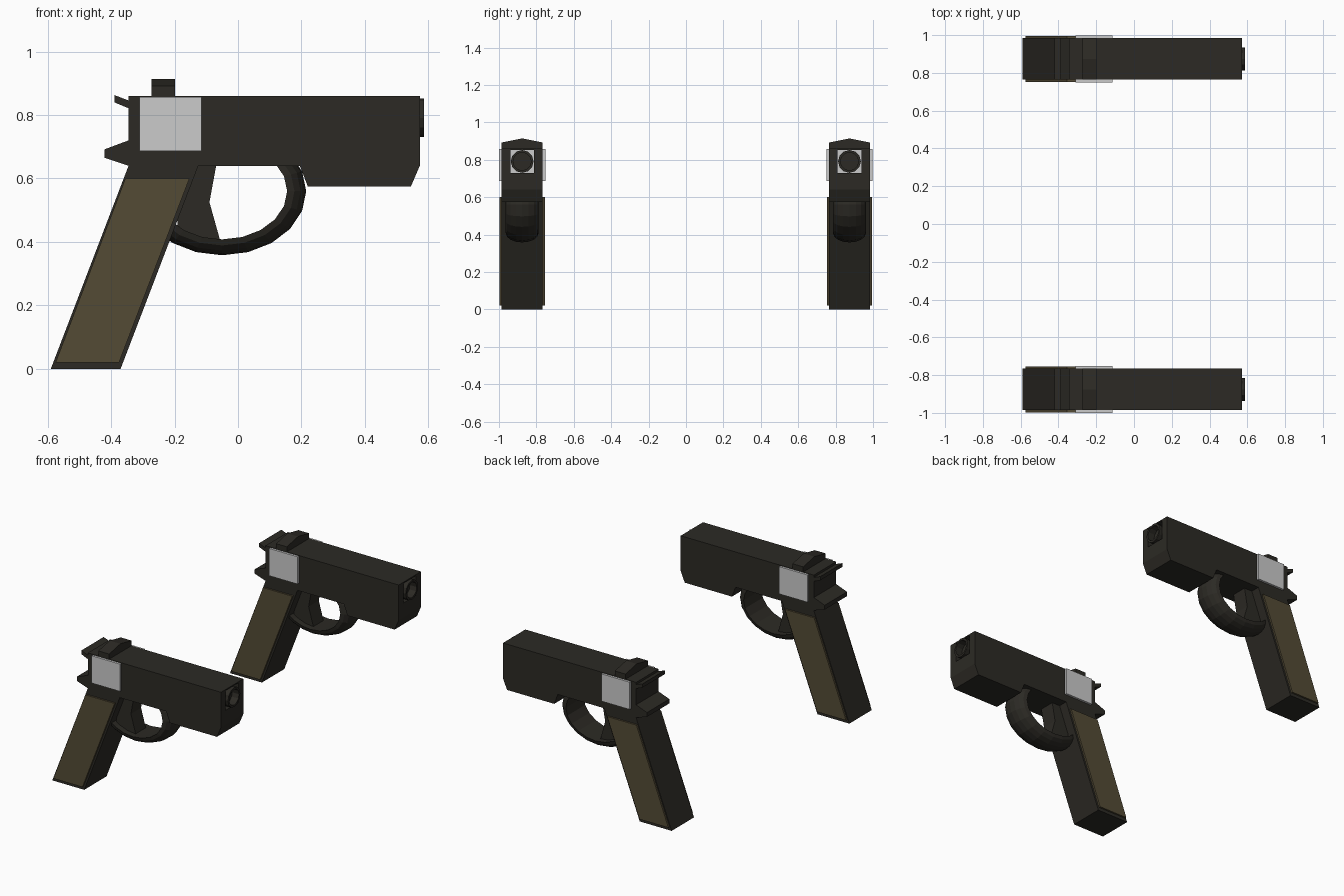
import bpy, bmesh
from math import sin, cos, pi, radians

if "Cube" in bpy.data.objects:
    bpy.data.objects.remove(bpy.data.objects["Cube"])


def material(name, rgb):
    m = bpy.data.materials.new(name)
    m.diffuse_color = (*rgb, 1)
    m.use_nodes = True
    m.node_tree.nodes["Principled BSDF"].inputs["Base Color"].default_value = m.diffuse_color
    return m


DARK = material("dark_metal", (0.025, 0.023, 0.018))
TAN = material("grip_tan", (0.088, 0.07, 0.036))


def finish(name, bm, mat):
    bmesh.ops.recalc_face_normals(bm, faces=bm.faces)
    me = bpy.data.meshes.new(name)
    bm.to_mesh(me)
    bm.free()
    ob = bpy.data.objects.new(name, me)
    bpy.context.collection.objects.link(ob)
    if mat:
        me.materials.append(mat)
    return ob


def prism(name, outline, y, half, mat=DARK):
    """Side outline in x, z, extruded across y."""
    bm = bmesh.new()
    face = bm.faces.new([bm.verts.new((x, y - half, z)) for x, z in outline])
    ext = bmesh.ops.extrude_face_region(bm, geom=[face])["geom"]
    bmesh.ops.translate(bm, vec=(0, 2 * half, 0),
                        verts=[v for v in ext if isinstance(v, bmesh.types.BMVert)])
    return finish(name, bm, mat)


def rect(x0, x1, z0, z1):
    return [(x0, z0), (x1, z0), (x1, z1), (x0, z1)]


def loft(name, rings, mat=DARK):
    """Skin closed rings of points and cap both ends."""
    bm = bmesh.new()
    loops = [[bm.verts.new(p) for p in r] for r in rings]
    n = len(loops[0])
    for a, b in zip(loops, loops[1:]):
        for i in range(n):
            j = (i + 1) % n
            bm.faces.new((a[i], a[j], b[j], b[i]))
    bm.faces.new(loops[0])
    bm.faces.new(loops[-1])
    return finish(name, bm, mat)


def circle(x, y, z, r, n=12):
    return [(x, y + r * cos(2 * pi * i / n), z + r * sin(2 * pi * i / n)) for i in range(n)]


def guard_ring(y, deg):
    """Half-round section of the trigger guard: flat inside, domed outside."""
    c, s = cos(radians(deg)), sin(radians(deg))
    pts = []
    for i in range(9):
        t = pi * i / 8
        k = sin(t)
        pts.append((-0.05 + (0.205 + 0.06 * k) * c, y + 0.088 * cos(t),
                    0.56 + (0.152 + 0.05 * k) * s))
    return pts


BODY = [(-0.345, 0.86), (0.573, 0.86), (0.573, 0.64), (0.545, 0.575), (0.22, 0.575),
        (0.195, 0.64), (-0.125, 0.64), (-0.37, 0), (-0.59, 0), (-0.345, 0.64),
        (-0.42, 0.665), (-0.42, 0.692), (-0.345, 0.72)]
PANEL = [(-0.575, 0.02), (-0.375, 0.02), (-0.153, 0.60), (-0.355, 0.60)]
HAMMER = [(-0.39, 0.863), (-0.39, 0.84), (-0.33, 0.815), (-0.33, 0.84)]
TRIGGER = [(-0.125, 0.645), (-0.068, 0.645), (-0.09, 0.525), (-0.055, 0.40),
           (-0.12, 0.41), (-0.19, 0.44), (-0.19, 0.475)]

for side, y in (("near", -0.876), ("far", 0.874)):
    # Slide, frame and grip core, with a square channel for the barrel
    body = prism(f"body_{side}", BODY, y, 0.11)
    cutter = prism(f"channel_cutter_{side}", rect(-0.15, 0.7, 0.73, 0.853), y, 0.063)
    cutter.hide_render = True
    mod = body.modifiers.new("channel", "BOOLEAN")
    mod.object = cutter
    mod.solver = "EXACT"
    bpy.context.view_layer.objects.active = body
    bpy.ops.object.modifier_apply(modifier=mod.name)
    bpy.data.objects.remove(cutter)

    # Pale chamber block, grip panels
    prism(f"chamber_{side}", rect(-0.31, -0.115, 0.687, 0.857), y, 0.124, None)
    prism(f"grip_panels_{side}", PANEL, y, 0.121, TAN)

    # Hammer and trigger
    prism(f"hammer_{side}", HAMMER, y, 0.11)
    prism(f"trigger_{side}", TRIGGER, y, 0.05)

    # Ridged rear sight
    loft(f"rear_sight_{side}", [[(x, y - 0.11, 0.855), (x, y + 0.11, 0.855),
                                 (x, y + 0.11, 0.892), (x, y, 0.914), (x, y - 0.11, 0.892)]
                                for x in (-0.272, -0.198)])

    # Trigger guard
    loft(f"trigger_guard_{side}", [guard_ring(y, d) for d in range(36, -145, -18)])

    # Barrel with a recessed bore
    loft(f"barrel_{side}", [circle(x, y, 0.791, r) for x, r in
                            ((-0.12, 0.061), (0.587, 0.061), (0.587, 0.048), (0.54, 0.048))])
